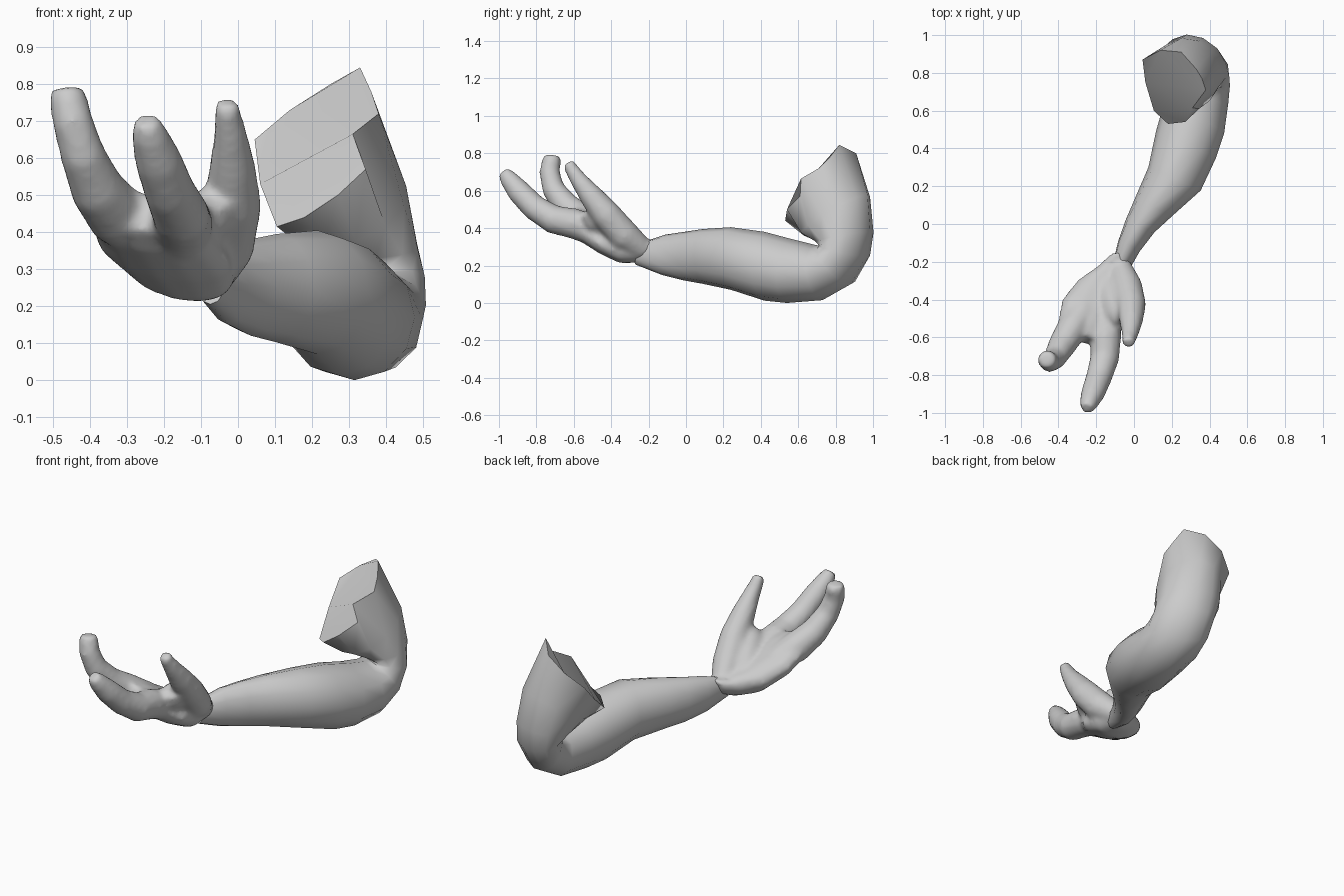
import bpy, bmesh
from math import cos, sin, pi, radians
from mathutils import Vector as V

N = 12


def ring(c, a, b):
    return [c + a * cos(2 * pi * k / N) + b * sin(2 * pi * k / N) for k in range(N)]


def loft(bm, rings, cap_end=True):
    vs = [[bm.verts.new(p) for p in r] for r in rings]
    for r, s in zip(vs, vs[1:]):
        for k in range(N):
            j = (k + 1) % N
            bm.faces.new((r[k], r[j], s[j], s[k]))
    bm.faces.new(vs[0][::-1])
    if cap_end:
        bm.faces.new(vs[-1])
    return vs


def finish(name, bm, angle):
    bmesh.ops.recalc_face_normals(bm, faces=bm.faces[:])
    me = bpy.data.meshes.new(name)
    bm.to_mesh(me)
    bm.free()
    me.polygons.foreach_set("use_smooth", [True] * len(me.polygons))
    me.set_sharp_from_angle(angle=radians(angle))
    ob = bpy.data.objects.new(name, me)
    bpy.context.collection.objects.link(ob)
    return ob


# Bent arm: each section has an inner point, an outer point and a half width
side = V((.91, -.41, 0))
sections = [
    ((-.07, -.20, .335), (-.075, -.27, .205), .045),
    ((-.03, -.11, .365), (-.025, -.13, .15), .063),
    ((.03, -.01, .38), (.035, -.01, .12), .083),
    ((.105, .09, .395), (.105, .09, .102), .11),
    ((.215, .24, .405), (.215, .24, .07), .152),
    ((.275, .42, .38), (.275, .42, .012), .174),
    ((.318, .57, .34), (.315, .54, .0), .177),
    ((.335, .69, .31), (.35, .73, .015), .172),
    ((.345, .725, .305), (.365, .88, .10), .168),
    ((.325, .73, .31), (.375, .965, .25), .17),
    ((.285, .71, .325), (.365, .985, .38), .177),
    ((.23, .63, .36), (.34, .97, .58), .18),
]
rings = []
for i, o, w in sections:
    i, o = V(i), V(o)
    rings.append(ring((i + o) / 2, (i - o) / 2, side * w))
# Jagged cut at the top of the arm
rim = [(.18, .53, .44), (.27, .54, .5), (.345, .61, .57), (.31, .615, .665),
       (.38, .71, .72), (.36, .77, .78), (.33, .82, .845), (.25, .91, .80),
       (.14, .92, .73), (.045, .87, .65), (.06, .75, .53), (.105, .6, .415)]
rings.append([V(p) for p in rim])
bm = bmesh.new()
end = loft(bm, rings, False)[-1]
bm.faces.new(end[8:11])
bm.faces.new(end[3:9] + [end[10]])
bm.faces.new(end[10:] + end[:4])
finish("arm", bm, 50)

# Hand: palm and three digits, merged by a remesh
bm = bmesh.new()
across = V((.95, -.15, -.2)).normalized()
normal = across.cross(V((-.35, -.8, .4))).normalized()
palm = [((-.075, -.165, .295), .05, .05), ((-.11, -.24, .275), .09, .065),
        ((-.155, -.32, .29), .15, .08), ((-.20, -.43, .35), .19, .082),
        ((-.24, -.54, .415), .168, .078), ((-.255, -.615, .455), .12, .055)]
loft(bm, [ring(V(c), normal * t, across * w) for c, w, t in palm])


def digit(path):
    pts = [V(p[:3]) for p in path]
    out = []
    for k, p in enumerate(pts):
        t = (pts[min(k + 1, len(pts) - 1)] - pts[max(k - 1, 0)]).normalized()
        a = t.cross(V((1, 0, 0))).normalized()
        out.append(ring(p, a * path[k][3], t.cross(a) * path[k][3]))
    loft(bm, out)


# outer finger
digit([(-.26, -.45, .39, .07), (-.325, -.55, .445, .085), (-.38, -.64, .515, .075),
       (-.42, -.71, .61, .062), (-.447, -.73, .70, .056), (-.46, -.718, .765, .052),
       (-.463, -.715, .79, .042)])
# middle finger
digit([(-.15, -.48, .38, .08), (-.15, -.60, .425, .083), (-.155, -.71, .447, .078),
       (-.185, -.81, .51, .07), (-.215, -.89, .592, .065), (-.24, -.95, .665, .05),
       (-.248, -.977, .703, .034)])
# thumb and the web joining it to the palm
digit([(-.075, -.22, .275, .06), (-.04, -.33, .36, .085), (-.015, -.43, .475, .08),
       (-.015, -.51, .575, .064), (-.02, -.575, .66, .047), (-.028, -.615, .72, .037),
       (-.03, -.632, .75, .033)])
digit([(-.14, -.32, .32, .06), (-.11, -.41, .39, .075), (-.075, -.49, .455, .072),
       (-.06, -.52, .495, .045)])
hand = finish("hand", bm, 180)
m = hand.modifiers.new("merge", 'REMESH')
m.mode = 'VOXEL'
m.voxel_size = .014
m.use_smooth_shade = True
s = hand.modifiers.new("blend", 'SMOOTH')
s.factor = .5
s.iterations = 8
